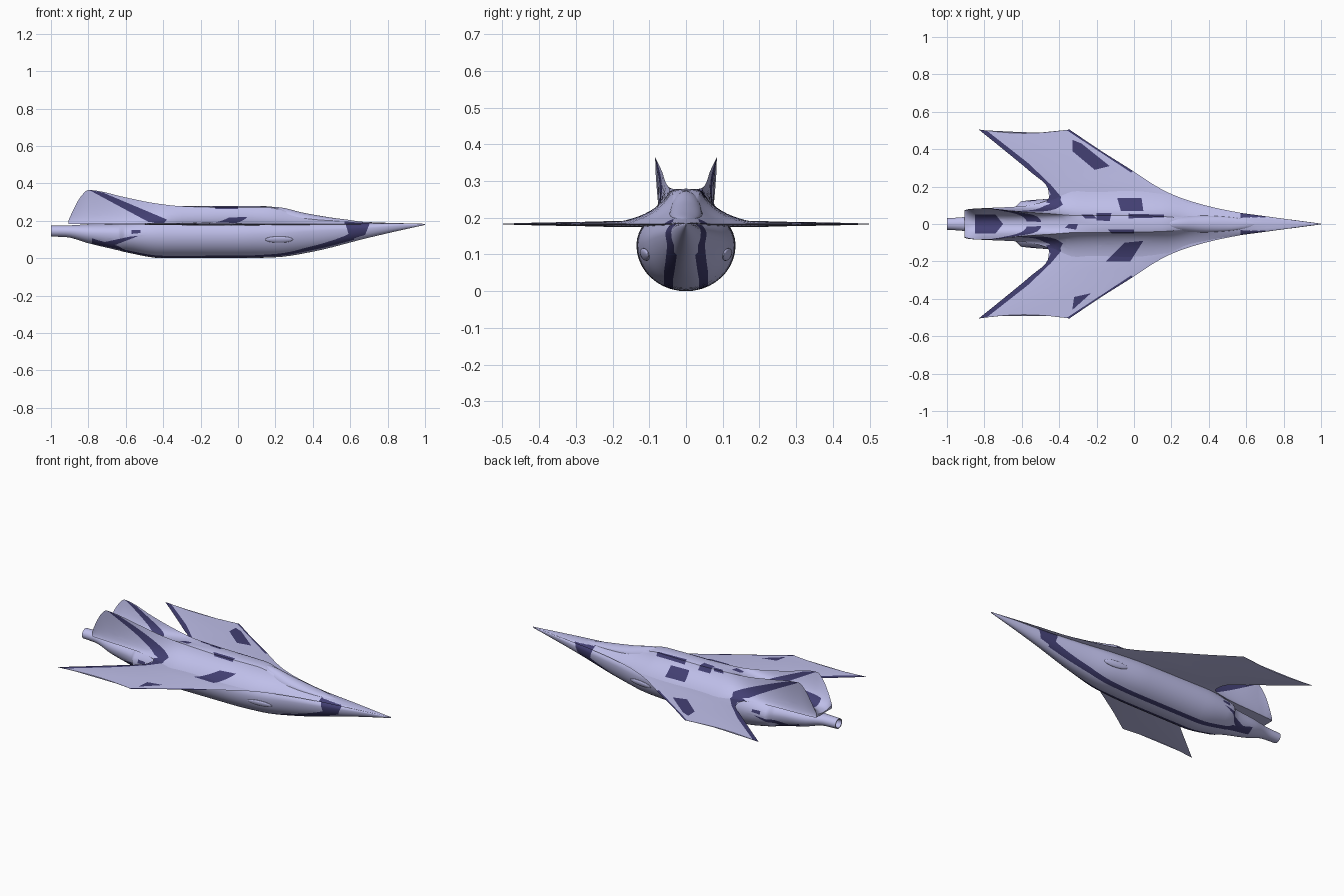
import bpy, bmesh, math
from mathutils import Vector

if "Cube" in bpy.data.objects:
    bpy.data.objects.remove(bpy.data.objects["Cube"])

def material(name, rgb):
    m = bpy.data.materials.new(name)
    m.diffuse_color = (*rgb, 1)
    m.use_nodes = True
    m.node_tree.nodes["Principled BSDF"].inputs["Base Color"].default_value = m.diffuse_color
    return m

LIGHT = material("pale_lilac", (0.52, 0.52, 0.82))
DARK = material("dark_indigo", (0.055, 0.05, 0.17))

def interp(rows, x):
    """Monotone smooth interpolation of all columns of rows keyed on column 0."""
    rows = sorted(rows)
    x = min(max(x, rows[0][0]), rows[-1][0])
    i = max(k for k in range(len(rows) - 1) if rows[k][0] <= x)
    h = rows[i + 1][0] - rows[i][0]
    t = (x - rows[i][0]) / h
    def slope(k, c):
        return (rows[k + 1][c] - rows[k][c]) / (rows[k + 1][0] - rows[k][0])
    def tangent(k, c):
        if k == 0: return slope(0, c)
        if k == len(rows) - 1: return slope(k - 1, c)
        a, b = slope(k - 1, c), slope(k, c)
        return 0 if a * b <= 0 else 2 * a * b / (a + b)
    return [(2*t**3 - 3*t*t + 1) * rows[i][c] + (t**3 - 2*t*t + t) * h * tangent(i, c)
            + (3*t*t - 2*t**3) * rows[i + 1][c] + (t**3 - t*t) * h * tangent(i + 1, c)
            for c in range(1, len(rows[0]))]

def paint(bm, axes, pts, ok):
    """Cut a convex outline, projected along one axis, into the skin and darken it."""
    a, b = axes
    lo = [min(p[k] for p in pts) for k in (0, 1)]
    hi = [max(p[k] for p in pts) for k in (0, 1)]
    def near(f):
        return all(min(v.co[ax] for v in f.verts) <= hi[k] and max(v.co[ax] for v in f.verts) >= lo[k]
                   for k, ax in enumerate(axes))
    faces = [f for f in bm.faces if ok(f.normal) and near(f)]
    mid = [sum(p[k] for p in pts) / len(pts) for k in (0, 1)]
    planes = []
    for p, q in zip(pts, pts[1:] + pts[:1]):
        n, co = Vector(), Vector()
        n[a], n[b] = q[1] - p[1], p[0] - q[0]
        co[a], co[b] = p
        if n[a] * (mid[0] - p[0]) + n[b] * (mid[1] - p[1]) < 0:
            n = -n
        planes.append((co, n.normalized()))
    for co, n in planes:
        if not faces: return
        geom = set(faces)
        for f in faces:
            geom.update(f.edges); geom.update(f.verts)
        res = bmesh.ops.bisect_plane(bm, geom=list(geom), dist=1e-6, plane_co=co, plane_no=n)
        faces = [g for g in res["geom"] if isinstance(g, bmesh.types.BMFace)]
    for f in faces:
        c = f.calc_center_median()
        if all((c - co).dot(n) > 0 for co, n in planes):
            f.material_index = 1

def skin(name, rings, marks=(), angle=35, closed=True):
    """Loft rings of equal length into one smooth object with painted marks."""
    bm = bmesh.new()
    vs = [[bm.verts.new(p) for p in r] for r in rings]
    n = len(rings[0])
    for r, s in zip(vs, vs[1:]):
        for j in range(n):
            bm.faces.new((r[j], r[(j + 1) % n], s[(j + 1) % n], s[j]))
    bm.faces.new(vs[0]); bm.faces.new(vs[-1])
    bmesh.ops.recalc_face_normals(bm, faces=bm.faces[:])
    bm.normal_update()
    for m in marks:
        paint(bm, *m)
    me = bpy.data.meshes.new(name)
    bm.to_mesh(me); bm.free()
    me.materials.append(LIGHT); me.materials.append(DARK)
    ob = bpy.data.objects.new(name, me)
    bpy.context.collection.objects.link(ob)
    bpy.ops.object.select_all(action='DESELECT')
    ob.select_set(True)
    bpy.context.view_layer.objects.active = ob
    bpy.ops.object.shade_smooth_by_angle(angle=math.radians(angle))
    return ob

def oval(x, w, zm, zb, zt, n=40):
    ring = []
    for k in range(n):
        t = 2 * math.pi * k / n
        s = math.sin(t)
        ring.append((x, w * math.cos(t), zm + s * ((zt - zm) if s > 0 else (zm - zb))))
    return ring

def steps(rows, per=5):
    xs = sorted(r[0] for r in rows)
    return [a + (b - a) * k / per for a, b in zip(xs, xs[1:]) for k in range(per)] + [xs[-1]]

# camouflage marks: top-view outlines, upward faces only
up = lambda n: n.z > 0.02
TOP, SIDE, out = (0, 1), (0, 2), lambda n: abs(n.y) > 0.15
both = lambda pts: [pts, [(x, -y) for x, y in pts]]
band = [((-.84, .51), (-.795, .505)), ((-.62, .335), (-.565, .325)), ((-.48, .215), (-.445, .21)),
        ((-.445, .16), (-.39, .145)), ((-.47, .115), (-.40, .10))]
top = [[(-.33, .45), (-.28, .43), (-.13, .31), (-.21, .29), (-.33, .39)],
       [(-.33, -.46), (-.23, -.37), (-.32, -.39)],
       [(-.15, -.2), (-.05, -.1), (.05, -.09), (-.02, -.2)],
       [(-.09, .14), (.04, .14), (.05, .07), (-.07, .07)],
       [(-.2, .06), (-.12, .06), (-.13, .015), (-.2, .02)],
       [(-.03, .055), (.16, .05), (.16, .035), (-.03, .03)],
       [(-.28, .05), (-.22, .05), (-.2, .03), (-.26, .03)],
       [(-.14, -.03), (0, -.03), (.0, -.05), (-.12, -.05)],
       [(-.35, -.0), (-.3, .0), (-.31, -.03), (-.37, -.02)]]
for (a, b), (c, d) in zip(band, band[1:]):
    top += both([a, b, d, c])
top += both([(-.37, .51), (-.30, .51), (.0, .29), (-.015, .275), (-.35, .495)])
wing_marks = [(TOP, p, up) for p in top]
deck_marks = wing_marks + [
    (TOP, p, up) for p in both([(-.85, .0), (-.85, .05), (-.74, .05), (-.70, .0)])] + [
    (SIDE, [(-.80, .367), (-.72, .35), (-.38, .207), (-.40, .184), (-.48, .195), (-.62, .27)], out),
    (SIDE, [(.57, .18), (.57, .215), (.71, .21), (.70, .18)], lambda n: abs(n.y) > .3)]

# lower hull with hollow nozzle
hull = [(1, .002, .181, .178, .184), (.85, .022, .175, .145, .187), (.68, .042, .16, .105, .19),
        (.4, .085, .145, .035, .2), (.2, .118, .13, .005, .215), (0, .133, .125, 0, .23),
        (-.4, .135, .125, 0, .235), (-.6, .122, .125, .032, .2), (-.64, .09, .13, .042, .19),
        (-.8, .065, .135, .08, .182), (-.92, .036, .145, .113, .175), (-1, .031, .145, .116, .174)]
rings = [oval(-.95, .022, .145, .125, .165), oval(-1, .026, .145, .121, .169)]
rings += [oval(x, *interp(hull, x)) for x in steps(hull)]
down = lambda n: n.z < -0.1
hull_marks = [(SIDE, [(.57, .2), (.71, .2), (.68, .125), (.6, .1)], out),
              (SIDE, [(-.53, .12), (-.58, .115), (-.72, .085), (-.66, .07)], out),
              (SIDE, [(-.57, .15), (-.52, .15), (-.52, .135), (-.57, .13)], out)]
for a, b in (((.62, .025, .05), (.35, .035, .06)), ((.35, .035, .06), (-.6, .035, .06)),
             ((-.6, .035, .06), (-.78, .02, .06))):
    hull_marks += [(TOP, p, down) for p in
                   both([(a[0], a[1]), (a[0], a[2]), (b[0], b[2]), (b[0], b[1])])]
skin("lower_hull", rings, hull_marks)

# upper deck: blended shoulders that rise into the two tail fins
deck = [(1, .001, .001, .183, .001, .184, .0005, .184, .184),
        (.7, .042, .04, .19, .015, .192, .008, .193, .193),
        (.5, .07, .05, .197, .02, .208, .01, .211, .212),
        (.3, .115, .06, .2, .028, .24, .015, .246, .246),
        (.15, .175, .075, .2, .04, .272, .025, .278, .278),
        (-.1, .23, .085, .195, .045, .272, .025, .279, .279),
        (-.3, .23, .085, .19, .045, .278, .025, .279, .277),
        (-.45, .13, .075, .19, .055, .295, .045, .26, .262),
        (-.6, .095, .072, .2, .065, .325, .055, .24, .24),
        (-.8, .085, .068, .22, .084, .365, .06, .21, .215),
        (-.84, .083, .068, .21, .083, .33, .055, .205, .207),
        (-.88, .08, .07, .2, .078, .26, .05, .195, .2),
        (-.905, .075, .07, .19, .072, .205, .04, .19, .19)]

def deck_ring(x):
    we, cy, cz, yr, zr, iy, iz, zc = interp(deck, x)
    def bez(a, b, c, n):
        return [tuple((1-t)**2 * p + 2*t*(1-t) * q + t*t * r for p, q, r in zip(a, b, c))
                for t in (k / n for k in range(n))]
    half = bez((we, .183), (cy, cz), (yr, zr), 12) + bez((yr, zr), (iy, iz), (0, zc), 8)
    return [(x, y, z) for y, z in half] + [(x, 0, zc)] + [(x, -y, z) for y, z in reversed(half)]
skin("upper_deck_with_fins", [deck_ring(x) for x in steps(deck)], deck_marks)

# swept wings: span, leading edge x, trailing edge x, half thickness
wing = [(.03, .72, -.53, .006), (.05, .62, -.52, .007), (.09, .42, -.51, .008), (.14, .25, -.455, .008),
        (.19, .14, -.46, .008), (.28, 0, -.555, .006), (.4, -.19, -.70, .004), (.505, -.345, -.83, .0015)]
chord = 14
for side, label in ((1, "left"), (-1, "right")):
    rings = []
    for y in steps(wing, 4):
        le, te, t = interp(wing, y)
        ring = []
        for k in range(2 * chord):
            v = k / chord if k <= chord else 2 - k / chord
            bulge = math.sin(math.pi * v) ** .7 if 0 < v < 1 else 0
            yy = y - .02 * math.sin(math.pi * v) * (y / .505) ** 6
            ring.append((le + (te - le) * v, side * yy, .183 + t * bulge * (1 if k <= chord else -1)))
        rings.append(ring)
    skin(label + "_wing", rings, wing_marks)

# canopy
canopy = [(.17, .03, .22, .2, .27), (.2, .042, .215, .2, .274), (.35, .046, .205, .19, .243),
          (.5, .038, .198, .18, .217), (.6, .024, .192, .18, .204), (.66, .005, .188, .185, .194)]
skin("canopy", [oval(x, *interp(canopy, x)) for x in steps(canopy)])

# side scoops
for side, label in ((1, "left"), (-1, "right")):
    bpy.ops.mesh.primitive_uv_sphere_add(segments=24, ring_count=12, location=(.22, side * .112, .10))
    ob = bpy.context.object
    ob.name = label + "_scoop"
    ob.scale = (.075, .009, .018)
    ob.rotation_euler = (side * -.35, 0, side * -.12)
    ob.data.materials.append(LIGHT)
    bpy.ops.object.shade_smooth_by_angle()
